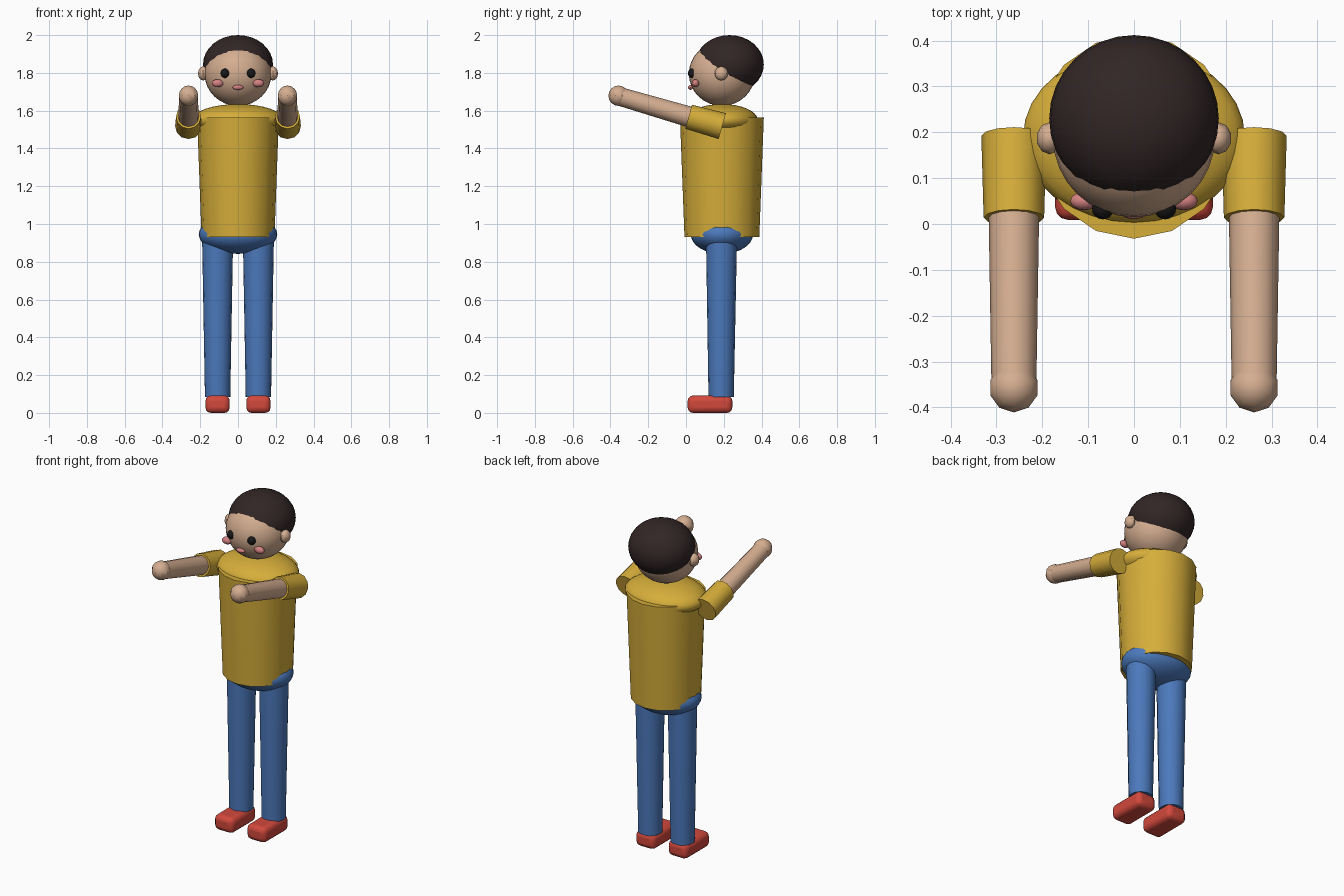
import bpy
import math
from mathutils import Vector

cube = bpy.data.objects.get("Cube")
if cube:
    bpy.data.objects.remove(cube, do_unlink=True)


def material(name, rgb):
    m = bpy.data.materials.new(name)
    m.use_nodes = True
    m.diffuse_color = (*rgb, 1)
    m.node_tree.nodes["Principled BSDF"].inputs["Base Color"].default_value = (*rgb, 1)
    return m


skin = material("skin", (0.66, 0.42, 0.28))
hair_brown = material("hair dark brown", (0.032, 0.019, 0.019))
yellow = material("shirt yellow", (0.67, 0.42, 0.042))
blue = material("trouser blue", (0.07, 0.19, 0.50))
red = material("shoe red", (0.64, 0.065, 0.045))
black = material("eye black", (0.01, 0.009, 0.009))
pink = material("blush pink", (0.66, 0.22, 0.22))

MID_Y = 0.19  # body axis


def finish(name, mat, angle=35):
    ob = bpy.context.object
    ob.name = name
    ob.data.name = name
    ob.data.materials.append(mat)
    bpy.ops.object.transform_apply(location=False, rotation=True, scale=True)
    bpy.ops.object.shade_smooth_by_angle(angle=math.radians(angle))
    return ob


def ellipsoid(name, mat, loc, radii, seg=32, rings=16, angle=35):
    bpy.ops.mesh.primitive_uv_sphere_add(segments=seg, ring_count=rings, radius=1, location=loc)
    bpy.context.object.scale = radii
    return finish(name, mat, angle)


def tapered(name, mat, start, end, r1, r2, sides=16, x_scale=1.0):
    """Capped cone frustum from start (radius r1) to end (radius r2)."""
    a, b = Vector(start), Vector(end)
    d = b - a
    bpy.ops.mesh.primitive_cone_add(vertices=sides, radius1=r1, radius2=r2,
                                    depth=d.length, location=(a + b) / 2)
    ob = bpy.context.object
    # tilt only in the y-z plane
    ob.rotation_euler = (math.atan2(-d.y, d.z), 0, 0)
    ob.scale = (x_scale, 1, 1)
    return finish(name, mat)


# Head and hair: two overlapping ellipsoids that form the hairline
ellipsoid("head", skin, (0, MID_Y, 1.795), (0.177, 0.175, 0.17))
ellipsoid("hair", hair_brown, (0, 0.23, 1.845), (0.185, 0.182, 0.155))
ellipsoid("mouth", pink, (0, 0.024, 1.723), (0.029, 0.013, 0.013), 16, 8)

# Torso with rounded shoulders, and hips
tapered("shirt_body", yellow, (0, MID_Y, 0.93), (0, MID_Y, 1.565), 0.198, 0.222, 16, 0.975)
ellipsoid("shoulders", yellow, (0, MID_Y, 1.55), (0.242, 0.19, 0.085))
ellipsoid("hips", blue, (0, MID_Y, 0.945), (0.208, 0.165, 0.103))

for side, s in (("left", 1), ("right", -1)):
    # Face details
    ellipsoid(side + "_ear", skin, (s * 0.184, MID_Y - 0.003, 1.797), (0.029, 0.035, 0.037), 10, 8)
    ellipsoid(side + "_eye", black, (s * 0.068, 0.034, 1.798), (0.024, 0.024, 0.025), 16, 8)
    ellipsoid(side + "_cheek", pink, (s * 0.108, 0.05, 1.745), (0.031, 0.02, 0.021), 16, 8)

    # Arm reaching forward and slightly up
    ax = s * 0.262
    tapered(side + "_sleeve", yellow, (ax, 0.192, 1.518), (ax, 0.014, 1.568), 0.071, 0.066, 12)
    tapered(side + "_forearm", skin, (ax, 0.08, 1.549), (ax, -0.35, 1.675), 0.056, 0.049, 12)
    ellipsoid(side + "_hand", skin, (ax, -0.357, 1.679), (0.054, 0.054, 0.054), 10, 8)

    # Leg
    lx = s * 0.108
    tapered(side + "_leg", blue, (lx, 0.186, 0.085), (lx, 0.188, 0.92), 0.067, 0.082, 16)

    # Shoe: rounded box
    bpy.ops.mesh.primitive_cube_add(size=1, location=(lx, 0.127, 0.049))
    shoe = bpy.context.object
    shoe.scale = (0.128, 0.236, 0.092)
    finish(side + "_shoe", red)
    bevel = shoe.modifiers.new("rounded edges", "BEVEL")
    bevel.width = 0.028
    bevel.segments = 3
    shoe.location.z = 0.046
